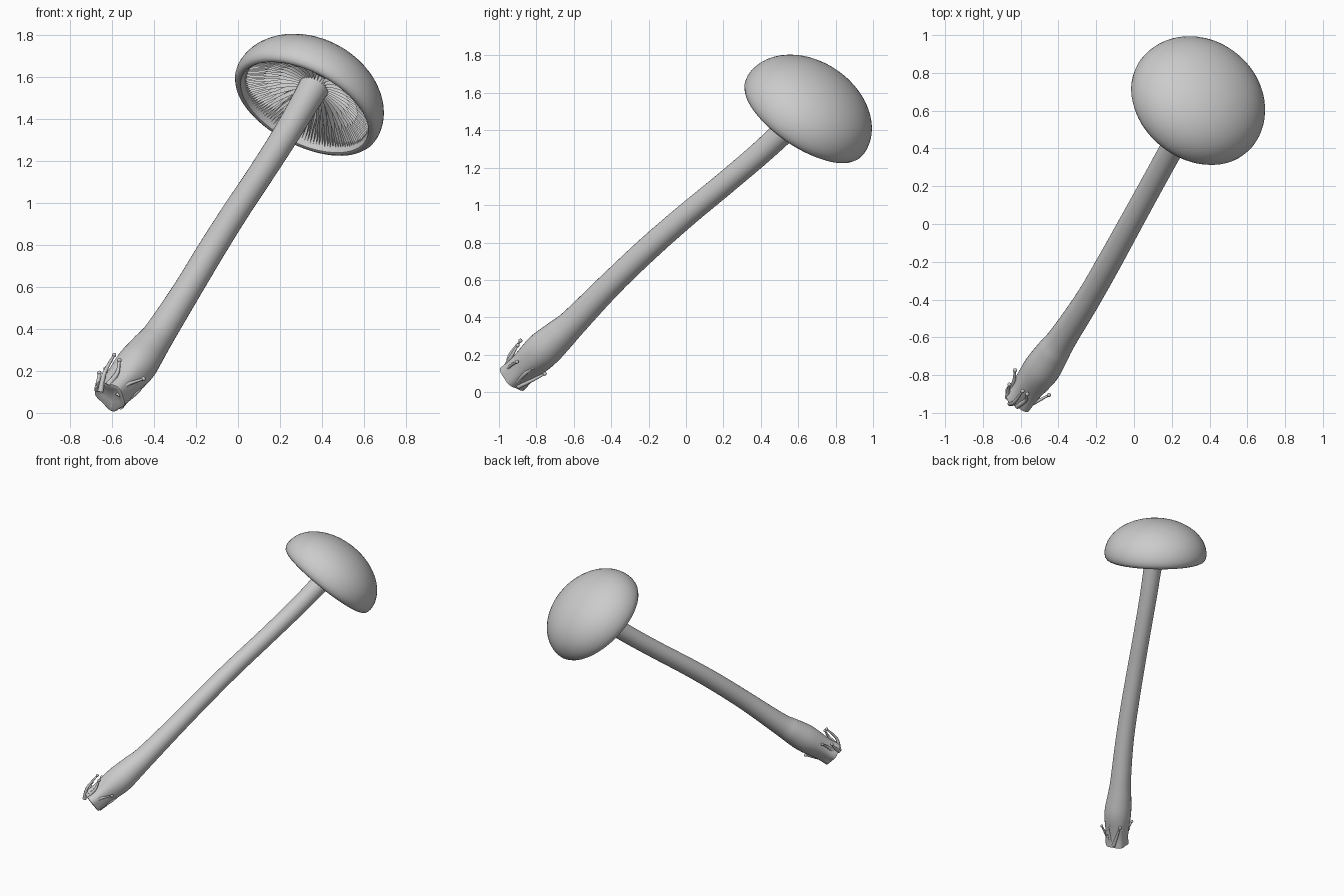
import bpy, bmesh, math
from mathutils import Vector

cube = bpy.data.objects.get("Cube")
if cube:
    bpy.data.objects.remove(cube)

grey = bpy.data.materials.new("plain grey")
grey.use_nodes = True
color = (0.6, 0.6, 0.6, 1)
grey.diffuse_color = color
grey.node_tree.nodes["Principled BSDF"].inputs["Base Color"].default_value = color

CAP_CENTRE = Vector((0.335, 0.645, 1.49))
CAP_AXIS = Vector((0.40, 0.51, 0.76)).normalized()
CAP_TURN = Vector((0, 0, 1)).rotation_difference(CAP_AXIS)


def finish(name, bm, angle=50, fix_normals=True):
    if fix_normals:
        bmesh.ops.recalc_face_normals(bm, faces=bm.faces[:])
    mesh = bpy.data.meshes.new(name)
    bm.to_mesh(mesh)
    bm.free()
    mesh.materials.append(grey)
    obj = bpy.data.objects.new(name, mesh)
    bpy.context.collection.objects.link(obj)
    bpy.ops.object.select_all(action='DESELECT')
    obj.select_set(True)
    bpy.context.view_layer.objects.active = obj
    bpy.ops.object.shade_smooth_by_angle(angle=math.radians(angle))
    return obj


def place_on_cap(obj):
    obj.rotation_mode = 'QUATERNION'
    obj.rotation_quaternion = CAP_TURN
    obj.location = CAP_CENTRE


def smooth_path(rows, steps):
    """Catmull-Rom samples through rows of x, y, z, radius."""
    rows = [Vector(r) for r in rows]
    rows = [rows[0] * 2 - rows[1]] + rows + [rows[-1] * 2 - rows[-2]]
    out = []
    for a, b, c, d in zip(rows, rows[1:], rows[2:], rows[3:]):
        for i in range(steps):
            t = i / steps
            out.append((b * 2 + (c - a) * t + (a * 2 - b * 5 + c * 4 - d) * t**2
                        + (b * 3 - a - c * 3 + d) * t**3) / 2)
    return out + [rows[-2]]


def tube(bm, rows, sides, steps=6, shape=None):
    """Round tube along a path; returns its first and last rings."""
    path = smooth_path(rows, steps)
    rings = []
    for i, p in enumerate(path):
        tangent = (path[min(i + 1, len(path) - 1)] - path[max(i - 1, 0)]).to_3d().normalized()
        u = tangent.cross(Vector((1, -0.6, 0.1))).normalized()
        v = tangent.cross(u)
        ring = []
        for k in range(sides):
            a = math.tau * k / sides
            r = p.w * (shape(i, a) if shape else 1)
            ring.append(bm.verts.new(p.to_3d() + (u * math.cos(a) + v * math.sin(a)) * r))
        if rings:
            for k in range(sides):
                n = (k + 1) % sides
                bm.faces.new((rings[-1][k], rings[-1][n], ring[n], ring[k]))
        rings.append(ring)
    return rings[0], rings[-1]


# Cap: closed shell, dome outside, rolled lip, hollow underneath
dome = [(0.375 * math.sin(a), 0.262 * math.cos(a))
        for a in (math.pi / 2 * i / 16 for i in range(17))]
lip = [(0.371, -0.025), (0.36, -0.043), (0.345, -0.051), (0.332, -0.047), (0.325, -0.03)]
hollow = [(0.31, 0.0), (0.26, 0.05), (0.18, 0.085), (0.09, 0.1), (0, 0.1)]
bm = bmesh.new()
edges = []
verts = [bm.verts.new((r, 0, h)) for r, h in dome + lip + hollow]
edges = [bm.edges.new(pair) for pair in zip(verts, verts[1:])]
bmesh.ops.spin(bm, geom=verts + edges, cent=(0, 0, 0), axis=(0, 0, 1),
               angle=math.tau, steps=72)
bmesh.ops.remove_doubles(bm, verts=bm.verts[:], dist=0.0005)
place_on_cap(finish("cap", bm))

# Gills: thin radial blades, long ones alternating with shorter ones
GILLS, SPAN = 132, 8
bm = bmesh.new()
for g in range(GILLS):
    start = (0.06, 0.2, 0.12, 0.2)[g % 4]
    previous = None
    for i in range(SPAN + 1):
        t = i / SPAN
        r = start + (0.322 - start) * t
        sway = 0.018 * math.sin(9 * r / 0.32 + g * 1.7) * (1 - t)
        a = math.tau * g / GILLS + sway
        low = 0.075 - 0.1 * (r / 0.322) ** 2.2
        drop = min(1, t * 3) if start > 0.06 else 1
        high = low + 0.04
        low = high - 0.04 * drop
        pair = [bm.verts.new((r * math.cos(a), r * math.sin(a), h)) for h in (low, high)]
        if previous:
            bm.faces.new((previous[0], pair[0], pair[1], previous[1]))
        previous = pair
bmesh.ops.remove_doubles(bm, verts=bm.verts[:], dist=0.00001)
place_on_cap(finish("gills", bm, fix_normals=False))


# Stem: bent tube with a swollen foot and a lumpy cut end
def lumps(i, a):
    fade = max(0, 1 - i / 12)
    return 1 + fade * (0.07 * math.sin(5 * a) + 0.05 * math.sin(3 * a + 1))


stem_path = [
    (-0.61, -0.925, 0.08, 0.083), (-0.565, -0.87, 0.13, 0.083),
    (-0.49, -0.77, 0.22, 0.098), (-0.43, -0.68, 0.30, 0.088),
    (-0.375, -0.60, 0.375, 0.076), (-0.245, -0.40, 0.58, 0.067),
    (-0.13, -0.20, 0.77, 0.065), (-0.02, 0.0, 0.945, 0.063),
    (0.09, 0.20, 1.11, 0.062), (0.2, 0.4, 1.28, 0.063),
    (0.285, 0.55, 1.42, 0.066), (0.355, 0.675, 1.54, 0.072),
    (0.375, 0.70, 1.575, 0.078)]
bm = bmesh.new()
foot, top = tube(bm, stem_path, 32, shape=lumps)
bm.faces.new(top)
cut = bm.faces.new(foot)
bmesh.ops.recalc_face_normals(bm, faces=bm.faces[:])
bmesh.ops.inset_region(bm, faces=[cut], thickness=0.012, depth=0.004)
bmesh.ops.inset_region(bm, faces=[cut], thickness=0.025, depth=-0.012)
finish("stem", bm)

# Root threads: little curling strands with knobbed tips round the foot
threads = [
    [(-0.655, -0.95, 0.10), (-0.635, -0.945, 0.19), (-0.59, -0.885, 0.275)],
    [(-0.62, -0.965, 0.13), (-0.575, -0.935, 0.19), (-0.565, -0.90, 0.25)],
    [(-0.57, -0.955, 0.08), (-0.535, -0.95, 0.13), (-0.45, -0.905, 0.162)],
    [(-0.56, -0.90, 0.03), (-0.53, -0.83, 0.06), (-0.50, -0.755, 0.098)],
    [(-0.67, -0.92, 0.11), (-0.665, -0.88, 0.15), (-0.66, -0.85, 0.19)],
    [(-0.65, -0.88, 0.12), (-0.635, -0.83, 0.17), (-0.63, -0.775, 0.21)],
    [(-0.535, -0.90, 0.06), (-0.48, -0.86, 0.1), (-0.455, -0.82, 0.13)]]
bm = bmesh.new()
for points in threads:
    rows = [(*p, r) for p, r in zip(points, (0.015, 0.01, 0.006))]
    for ring in tube(bm, rows, 8):
        bm.faces.new(ring)
    tip = bmesh.ops.create_icosphere(bm, subdivisions=2, radius=0.011)["verts"]
    bmesh.ops.translate(bm, verts=tip, vec=points[-1])
finish("root_threads", bm)
